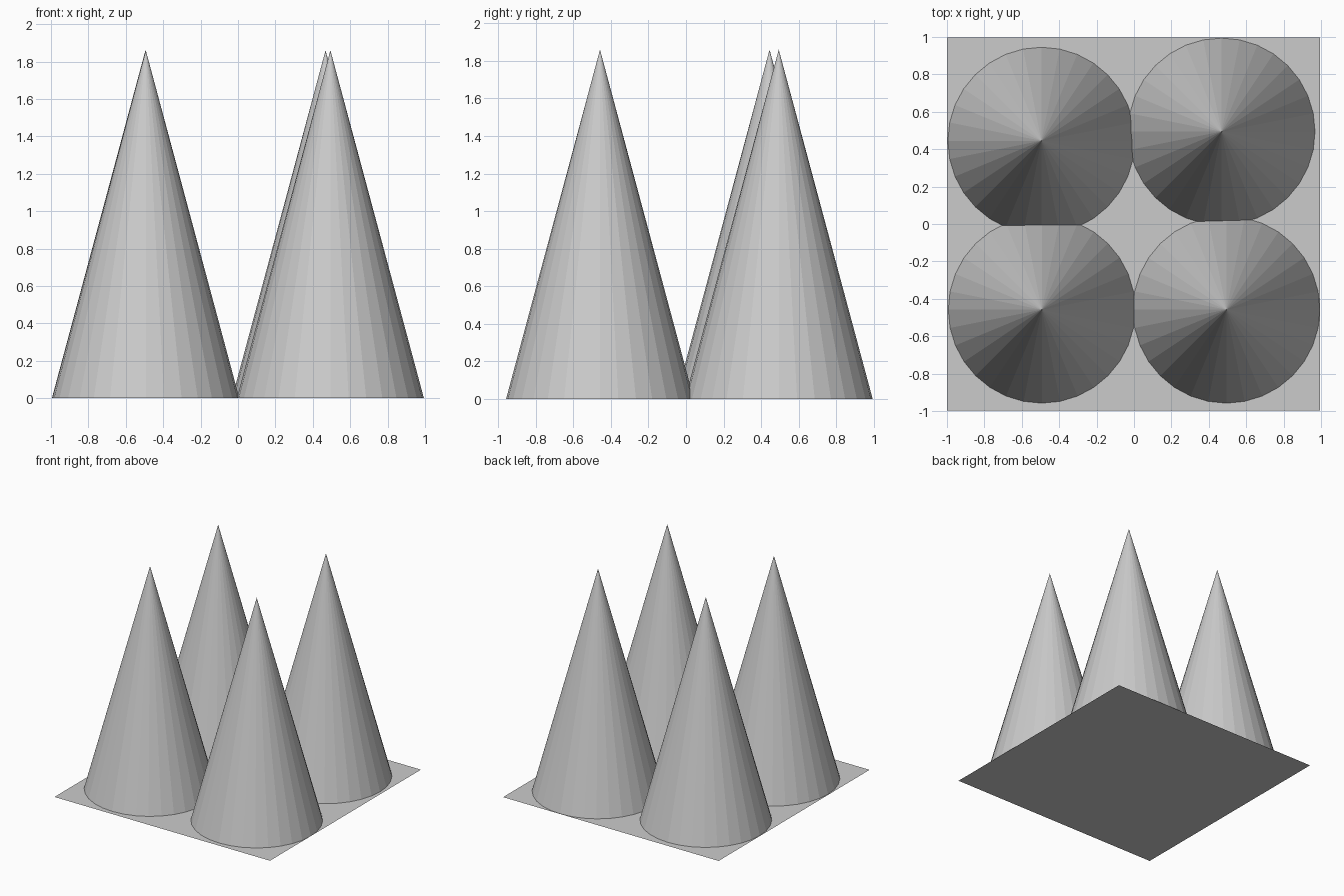
import bpy

if "Cube" in bpy.data.objects:
    bpy.data.objects.remove(bpy.data.objects["Cube"])

RADIUS = 0.5
HEIGHT = 1.86

# Flat square base sheet
bpy.ops.mesh.primitive_plane_add(size=1.994, location=(-0.003, 0, 0))
bpy.context.object.name = "base_sheet"

# Four tall faceted cones, slightly unevenly placed
cones = {
    "front_left_cone": (-0.493, -0.458),
    "front_right_cone": (0.494, -0.458),
    "back_left_cone": (-0.495, 0.445),
    "back_right_cone": (0.468, 0.494),
}
for name, (x, y) in cones.items():
    bpy.ops.mesh.primitive_cone_add(vertices=32, radius1=RADIUS, radius2=0,
                                    depth=HEIGHT, location=(x, y, HEIGHT / 2))
    bpy.context.object.name = name
